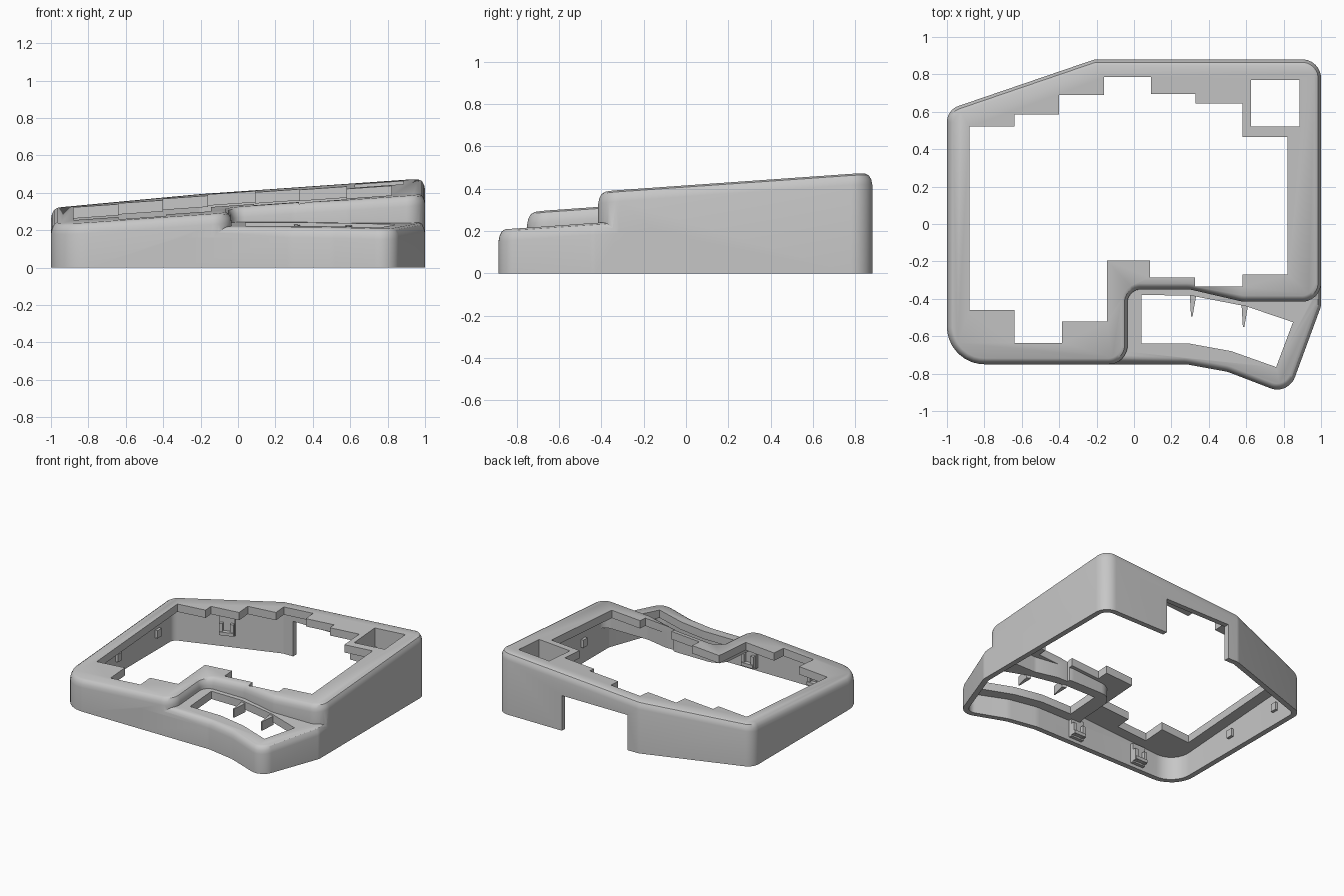
import bpy, bmesh, math
from mathutils import Vector

cube = bpy.data.objects.get("Cube")
if cube:
    bpy.data.objects.remove(cube, do_unlink=True)

grey = bpy.data.materials.new("light grey plastic")
grey.use_nodes = True
COLOUR = (0.57, 0.57, 0.57, 1)
grey.diffuse_color = COLOUR
grey.node_tree.nodes["Principled BSDF"].inputs["Base Color"].default_value = COLOUR

WALL, PLATE = 0.04, 0.06


def deck(x, y):
    """Sloping plane of the main deck."""
    return 0.3475 + 0.07 * x + 0.07 * y


def thumb_deck(x, y):
    """Lower plane of the thumb area."""
    return 0.268 + 0.07 * y


def rounded(corners, steps=8):
    """Round each (x, y, radius) corner of a counter-clockwise outline."""
    out = []
    for i, (x, y, r) in enumerate(corners):
        p = Vector((x, y))
        a = (Vector(corners[i - 1][:2]) - p).normalized()
        b = (Vector(corners[(i + 1) % len(corners)][:2]) - p).normalized()
        if r == 0:
            out.append(p)
            continue
        half = a.angle(b) / 2
        centre = p + (a + b).normalized() * r / math.sin(half)
        start = p + a * r / math.tan(half) - centre
        end = p + b * r / math.tan(half) - centre
        for k in range(steps + 1):
            out.append(centre + start.lerp(end, k / steps).normalized() * r)
    return out


def inset(points, d):
    """Move an outline inward by d with mitred corners."""
    out = []
    for i, p in enumerate(points):
        u = (p - points[i - 1]).normalized()
        v = (points[(i + 1) % len(points)] - p).normalized()
        n = Vector((-u.y - v.y, u.x + v.x)).normalized()
        out.append(p + n * d / max(0.3, n.dot(Vector((-u.y, u.x)))))
    return out


def loft(name, rings):
    """Close a stack of equal rings into a solid."""
    bm = bmesh.new()
    loops = [[bm.verts.new(co) for co in ring] for ring in rings]
    n = len(loops[0])
    for low, high in zip(loops, loops[1:]):
        for i in range(n):
            j = (i + 1) % n
            bm.faces.new((low[i], low[j], high[j], high[i]))
    bm.faces.new(loops[0][::-1])
    bm.faces.new(loops[-1])
    bmesh.ops.recalc_face_normals(bm, faces=bm.faces)
    mesh = bpy.data.meshes.new(name)
    bm.to_mesh(mesh)
    bm.free()
    mesh.materials.append(grey)
    ob = bpy.data.objects.new(name, mesh)
    bpy.context.collection.objects.link(ob)
    return ob


def prism(name, outline, low, high):
    level = lambda f: f if callable(f) else (lambda x, y: f)
    return loft(name, [[(p[0], p[1], level(f)(p[0], p[1])) for p in outline]
                       for f in (low, high)])


def solid(name, outline, plane):
    """Outer block with a rounded upper rim following the plane."""
    rings = [[(p.x, p.y, 0) for p in outline]]
    for d, drop in ((0, 0.055), (0.005, 0.03), (0.016, 0.009), (0.032, 0)):
        rings.append([(p.x, p.y, plane(p.x, p.y) - drop) for p in inset(outline, d)])
    return loft(name, rings)


def block(name, centre, size, turn=0):
    c, s = math.cos(turn), math.sin(turn)
    hx, hy, hz = (v / 2 for v in size)
    pts = [(centre[0] + x * c - y * s, centre[1] + x * s + y * c)
           for x, y in ((-hx, -hy), (hx, -hy), (hx, hy), (-hx, hy))]
    return prism(name, pts, centre[2] - hz, centre[2] + hz)


def combine(target, other, operation):
    """Apply a boolean, then discard the helper."""
    other.hide_render = True
    mod = target.modifiers.new(operation.lower(), 'BOOLEAN')
    mod.operation, mod.solver, mod.object = operation, 'EXACT', other
    bpy.context.view_layer.objects.active = target
    bpy.ops.object.modifier_apply(modifier=mod.name)
    bpy.data.objects.remove(other, do_unlink=True)


# Outer shell: raised main body joined with the lower thumb area
main = rounded([(-1, -.75, .2), (-.035, -.75, .1), (-.035, -.35, .07), (.3, -.35, .15),
                (.58, -.415, .15), (1, -.415, .1), (1, .88, .1), (-.21, .88, .08),
                (-1, .61, .09)])
thumb = rounded([(-.3, -.75, 0), (.28, -.75, .2), (.5, -.79, .2), (.825, -.915, .1),
                 (1, -.44, .08), (1, -.15, 0), (-.3, -.15, 0)])
shell = solid("case_shell", main, deck)
combine(shell, solid("thumb_body", thumb, thumb_deck), 'UNION')

# Hollow underside
for outline, plane in ((main, deck), (thumb, thumb_deck)):
    ceiling = lambda x, y, f=plane: f(x, y) - PLATE
    combine(shell, prism("cavity", inset(outline, WALL), -0.1, ceiling), 'DIFFERENCE')

# Stepped key opening, thumb opening, square pocket and rear cable gap
keys = [(-.88, -.46), (-.64, -.46), (-.64, -.635), (-.385, -.635), (-.385, -.52),
        (-.145, -.52), (-.145, -.195), (.085, -.195), (.085, -.285), (.325, -.285),
        (.325, -.335), (.58, -.335), (.58, -.27), (.82, -.27), (.82, .465), (.58, .465),
        (.58, .645), (.33, .645), (.33, .695), (.09, .695), (.09, .785), (-.16, .785),
        (-.16, .69), (-.4, .69), (-.4, .585), (-.64, .585), (-.64, .52), (-.88, .52)]
thumb_hole = [(.04, -.64), (.3, -.64), (.52, -.68), (.76, -.765), (.85, -.525),
              (.6, -.44), (.3, -.382), (.04, -.38)]
for hole in (keys, thumb_hole):
    combine(shell, prism("opening", hole, -0.1, 0.6), 'DIFFERENCE')
combine(shell, block("pocket_cut", (.755, .645, .3), (.26, .25, .8)), 'DIFFERENCE')
combine(shell, block("cable_gap", (.16, .88, .085), (.56, .2, .37)), 'DIFFERENCE')

parts = [shell]

# Pocket side walls hanging under the deck
for side in (-1, 1):
    parts.append(block("pocket_side_wall", (.755 + side * .14, .645, .35), (.02, .29, .1)))
    parts.append(block("pocket_end_wall", (.755, .645 + side * .135, .35), (.26, .02, .1)))

# Tapered ribs in the thumb opening
for x, y in ((.31, -.375), (.587, -.43)):
    blade = [(x - .012, y), (x - .005, y - .12), (x + .003, y - .12), (x + .022, y - .01)]
    parts.append(prism("thumb_rib", blade, lambda x, y: thumb_deck(x, y) - .08,
                       lambda x, y: thumb_deck(x, y) - .012))

# Small catches on the side walls
for x, y, z in ((-.955, .39, .13), (-.955, -.09, .13), (.955, -.12, .16)):
    parts.append(block("wall_catch", (x, y, z), (.03, .05, .06)))

# Hooked clips on the front and rear walls
for x, y, z, turn in ((-.62, -.70, .1, 0), (-.06, -.70, .1, 0),
                      (-.58, .705, .17, math.pi + .33)):
    parts.append(block("clip_plate", (x, y, z), (.11, .03, .15), turn))
    c, s = math.cos(turn), math.sin(turn)
    for side in (-1, 1):
        dx, dy = side * .04, .025
        parts.append(block("clip_cheek", (x + dx * c - dy * s, y + dx * s + dy * c, z - .02),
                           (.025, .03, .09), turn))
    parts.append(block("clip_bar", (x - .03 * s, y + .03 * c, z - .05), (.1, .035, .025), turn))

# Smooth rounded rims, sharp cut edges
for ob in parts:
    bpy.ops.object.select_all(action='DESELECT')
    ob.select_set(True)
    bpy.context.view_layer.objects.active = ob
    bpy.ops.object.shade_smooth_by_angle(angle=math.radians(32))
